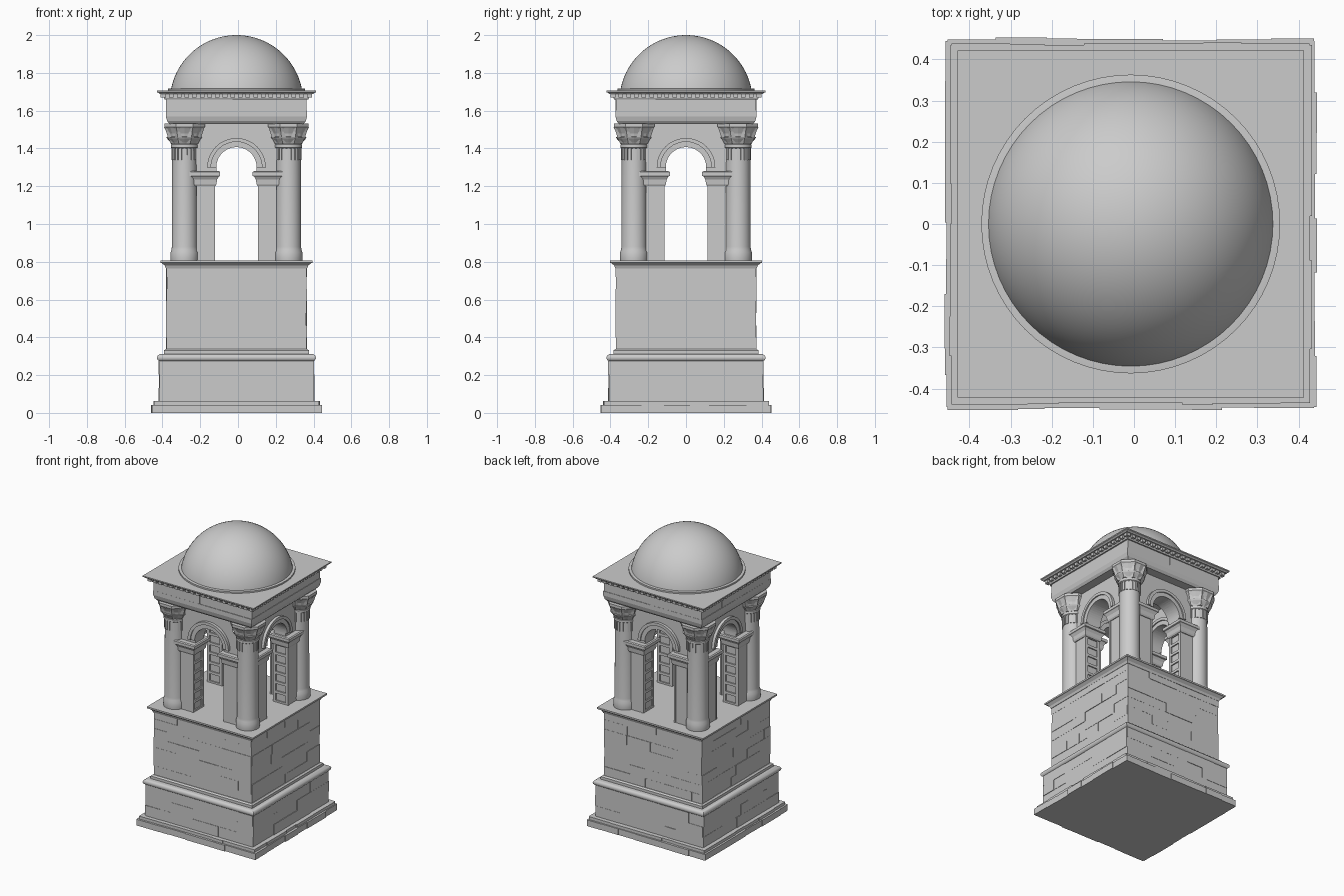
import bpy, bmesh, math, random
from math import pi, sin, cos
from mathutils import Matrix, Vector

random.seed(4)
cube = bpy.data.objects.get("Cube")
if cube:
    bpy.data.objects.remove(cube)

stone = bpy.data.materials.new("pale_grey_stone")
stone.use_nodes = True
GREY = (0.6, 0.6, 0.6, 1)
stone.diffuse_color = GREY
stone.node_tree.nodes["Principled BSDF"].inputs["Base Color"].default_value = GREY

AXIS = Matrix.Translation((-0.008, 0, 0))
QUARTERS = [Matrix.Rotation(k * pi / 2, 4, 'Z') for k in range(4)]


def finish(bm, name, smooth=False):
    bmesh.ops.recalc_face_normals(bm, faces=bm.faces)
    bm.transform(AXIS)
    mesh = bpy.data.meshes.new(name)
    bm.to_mesh(mesh)
    bm.free()
    mesh.materials.append(stone)
    ob = bpy.data.objects.new(name, mesh)
    bpy.context.collection.objects.link(ob)
    if smooth:
        bpy.ops.object.select_all(action='DESELECT')
        ob.select_set(True)
        bpy.context.view_layer.objects.active = ob
        bpy.ops.object.shade_smooth_by_angle(angle=math.radians(35))
    return ob


def box(bm, low, high, m=Matrix()):
    low, high = Vector(low), Vector(high)
    size = Matrix.Diagonal((*(high - low), 1))
    bmesh.ops.create_cube(bm, size=1, matrix=m @ Matrix.Translation((low + high) / 2) @ size)


def loft(bm, rings):
    """Skin closed rings of points and cap both ends."""
    rows = [[bm.verts.new(p) for p in ring] for ring in rings]
    n = len(rows[0])
    for a, b in zip(rows, rows[1:]):
        for i in range(n):
            j = (i + 1) % n
            bm.faces.new((a[i], a[j], b[j], b[i]))
    bm.faces.new(rows[0][::-1])
    bm.faces.new(rows[-1])


def square_loft(bm, profile, m=Matrix()):
    """Profile of (half x, half y, z) rows."""
    loft(bm, [[m @ Vector((sx * hx, sy * hy, z))
               for sx, sy in ((-1, -1), (1, -1), (1, 1), (-1, 1))] for hx, hy, z in profile])


def lathe(bm, profile, sides, m=Matrix(), turn=0):
    """Profile of (radius, z) rows."""
    loft(bm, [[m @ Vector((r * cos(turn + 2 * pi * i / sides), r * sin(turn + 2 * pi * i / sides), z))
               for i in range(sides)] for r, z in profile])


def moulding(name, profile, smooth=False):
    bm = bmesh.new()
    square_loft(bm, [(h, h, z) for h, z in profile])
    return finish(bm, name, smooth)


def masonry(name, half, z0, z1, courses, length, rough):
    """Core block faced on four sides with uneven courses of stones."""
    bm = bmesh.new()
    core = half - rough
    box(bm, (-core, -core, z0), (core, core, z1))
    step = (z1 - z0) / courses
    for m in QUARTERS:
        for c in range(courses):
            x = -core
            while x < core:
                end = x + length * random.uniform(0.6, 1.4)
                if end > core - length * 0.4:
                    end = core
                face = half - random.uniform(0, rough)
                box(bm, (x, -face, z0 + c * step), (end, -core + 0.01, z0 + (c + 1) * step), m)
                x = end
    return finish(bm, name)


# Stepped pedestal
masonry("plinth_stones", 0.453, 0, 0.042, 1, 0.1, 0.008)
masonry("plinth_step", 0.441, 0.042, 0.062, 1, 0.12, 0.006)
masonry("lower_wall", 0.412, 0.062, 0.275, 3, 0.16, 0.005)
torus = [(0.398 + 0.023 * sin(pi * i / 8), 0.292 - 0.02 * cos(pi * i / 8)) for i in range(9)]
moulding("torus_band", torus, True)
moulding("upper_wall_foot", [(0.385, 0.31), (0.385, 0.33), (0.375, 0.338)])
masonry("upper_wall", 0.374, 0.335, 0.785, 7, 0.16, 0.005)
moulding("platform", [(0.374, 0.765), (0.38, 0.78), (0.395, 0.793), (0.402, 0.795), (0.402, 0.806)])

# Corner columns
COL = 0.275
bases, flutes, capitals = bmesh.new(), bmesh.new(), bmesh.new()
for q in QUARTERS:
    m = q @ Matrix.Translation((COL, COL, 0))
    lathe(bases, [(0.073, 0.8), (0.075, 0.82), (0.074, 0.85), (0.069, 0.865), (0.067, 0.88),
                  (0.065, 1.43)], 32, m)
    lathe(bases, [(0.066, 1.4), (0.073, 1.405), (0.073, 1.42), (0.066, 1.425)], 32, m)
    for i in range(20):
        spin = m @ Matrix.Rotation(2 * pi * i / 20, 4, 'Z')
        box(flutes, (0.06, -0.006, 1.34), (0.07, 0.006, 1.403), spin)
    lathe(capitals, [(0.068, 1.42), (0.075, 1.432), (0.092, 1.452), (0.096, 1.46), (0.088, 1.462),
                     (0.092, 1.48), (0.104, 1.503), (0.108, 1.51)], 16, m)
    lathe(capitals, [(0.108, 1.505), (0.116, 1.514), (0.116, 1.532)], 8, m, pi / 8)
    for i in range(8):
        spin = m @ Matrix.Rotation(2 * pi * (i + 0.5) / 8, 4, 'Z')
        # Curled leaf
        loft(capitals, [[spin @ Vector((r + d, s * w, z)) for d, s in ((0, -1), (0.012, 0), (0, 1))]
                        for r, w, z in ((0.066, 0.02, 1.425), (0.082, 0.022, 1.455), (0.094, 0.012, 1.49),
                                        (0.102, 0.016, 1.51))])
finish(bases, "column_shafts", True)
finish(flutes, "column_flutes")
finish(capitals, "column_capitals")

# Arches between the columns
PIER_X, ARCH_Y, SPRING, RADIUS = 0.168, -0.25, 1.3, 0.107
piers, imposts, walls, rings = (bmesh.new() for _ in range(4))


def arc(r):
    return [(-r * cos(pi * i / 24), SPRING + r * sin(pi * i / 24)) for i in range(25)]


def slab(bm, outline, depth, q):
    loft(bm, [[q @ Vector((x, ARCH_Y + s * depth, z)) for x, z in outline] for s in (-1, 1)])


for q in QUARTERS:
    for side in (-1, 1):
        m = q @ Matrix.Translation((side * PIER_X, ARCH_Y, 0))
        square_loft(piers, [(0.045, 0.055, 0.8), (0.045, 0.055, 1.22)], m)
        # Ladder of sunk panels on the face towards the opening
        inner, outer = sorted((-side * 0.04, -side * 0.053))
        for y in (-0.058, 0.038):
            box(piers, (inner, y, 0.8), (outer, y + 0.02, 1.22), m)
        for k in range(7):
            z = 0.8 + k * 0.066
            box(piers, (inner, -0.04, z), (outer, 0.04, z + 0.018), m)
        square_loft(imposts, [(0.056, 0.06, 1.2), (0.062, 0.066, 1.21), (0.065, 0.069, 1.235),
                              (0.075, 0.079, 1.252), (0.082, 0.085, 1.255), (0.082, 0.085, 1.275),
                              (0.075, 0.078, 1.28)], m)
    opening = [(-RADIUS, 1.275)] + arc(RADIUS) + [(RADIUS, 1.275)]
    slab(walls, [(-0.235, 1.275)] + opening + [(0.235, 1.275), (0.235, 1.54), (-0.235, 1.54)], 0.045, q)
    slab(rings, arc(RADIUS) + arc(0.155)[::-1], 0.056, q)
    slab(rings, arc(0.135) + arc(0.155)[::-1], 0.064, q)
finish(piers, "arch_piers")
finish(imposts, "arch_imposts")
finish(walls, "arch_walls")
finish(rings, "arch_rings", True)

# Entablature and cornice
moulding("architrave", [(0.355, 1.53), (0.367, 1.545), (0.374, 1.57), (0.374, 1.6)])
masonry("frieze", 0.374, 1.6, 1.665, 1, 0.25, 0.004)
moulding("cornice", [(0.38, 1.66), (0.384, 1.668), (0.384, 1.687), (0.408, 1.689),
                     (0.412, 1.694), (0.421, 1.698), (0.421, 1.706)])
dentils = bmesh.new()
for q in QUARTERS:
    for i in range(20):
        x = (i - 9.5) * 0.0405
        box(dentils, (x - 0.012, -0.401, 1.669), (x + 0.012, -0.38, 1.689), q)
finish(dentils, "dentils")

# Dome
bm = bmesh.new()
lathe(bm, [(0.363, 1.7), (0.363, 1.716), (0.345, 1.718)], 64)
finish(bm, "dome_ring", True)
bm = bmesh.new()
cap = [(0.353 * cos(a), 1.647 + 0.353 * sin(a)) for a in (0.17 + 1.398 * i / 20 for i in range(21))]
lathe(bm, cap, 64)
finish(bm, "dome", True)
